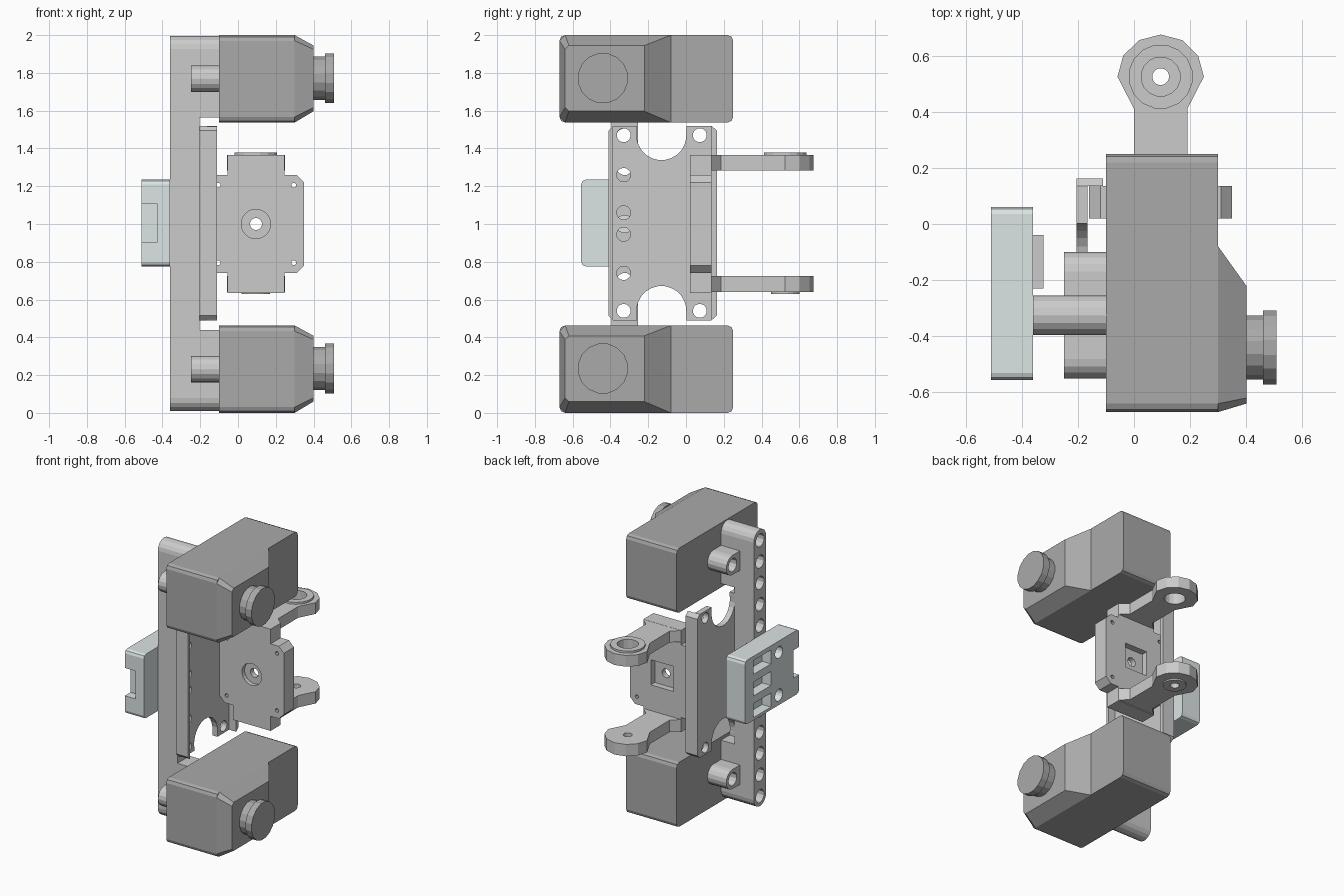
import bpy, bmesh
from math import sin, cos, pi, radians

if "Cube" in bpy.data.objects:
    bpy.data.objects.remove(bpy.data.objects["Cube"])


def material(name, c):
    m = bpy.data.materials.new(name)
    m.diffuse_color = (*c, 1)
    m.use_nodes = True
    m.node_tree.nodes["Principled BSDF"].inputs["Base Color"].default_value = m.diffuse_color
    return m


dark = material("dark_grey", (0.4, 0.4, 0.4))
pale = material("pale_blue_grey", (0.72, 0.78, 0.78))


def loft(name, rings, mat=None):
    """Skin a list of equal-length 3D rings and cap both ends."""
    bm = bmesh.new()
    vs = [[bm.verts.new(p) for p in r] for r in rings]
    n = len(vs[0])
    for a, b in zip(vs, vs[1:]):
        for i in range(n):
            j = (i + 1) % n
            bm.faces.new((a[i], a[j], b[j], b[i]))
    bm.faces.new(vs[0])
    bm.faces.new(vs[-1])
    bmesh.ops.recalc_face_normals(bm, faces=bm.faces)
    me = bpy.data.meshes.new(name)
    bm.to_mesh(me)
    bm.free()
    ob = bpy.data.objects.new(name, me)
    bpy.context.collection.objects.link(ob)
    if mat:
        me.materials.append(mat)
    return ob


def place(axis, p, t):
    a, b = p
    return {'x': (t, a, b), 'y': (a, t, b), 'z': (a, b, t)}[axis]


def prism(name, axis, pts, lo, hi, mat=None):
    return loft(name, [[place(axis, p, t) for p in pts] for t in (lo, hi)], mat)


def circle(a, b, r, n=16):
    return [(a + r * cos(2 * pi * (i + .5) / n), b + r * sin(2 * pi * (i + .5) / n)) for i in range(n)]


def rect(a0, b0, a1, b1, r=0.0, seg=2):
    if r == 0:
        return [(a0, b0), (a1, b0), (a1, b1), (a0, b1)]
    out = []
    for ca, cb, s in ((a0 + r, b0 + r, 180), (a1 - r, b0 + r, 270), (a1 - r, b1 - r, 0), (a0 + r, b1 - r, 90)):
        for k in range(seg + 1):
            t = radians(s + 90 * k / seg)
            out.append((ca + r * cos(t), cb + r * sin(t)))
    return out


def cut(ob, *cutters):
    """Cut each (axis, outline, lo, hi) out of the object."""
    for c in cutters:
        tool = prism("cutter", *c)
        tool.hide_render = True
        mod = ob.modifiers.new("cut", 'BOOLEAN')
        mod.object, mod.solver = tool, 'EXACT'
        bpy.context.view_layer.objects.active = ob
        bpy.ops.object.modifier_apply(modifier=mod.name)
        me = tool.data
        bpy.data.objects.remove(tool)
        bpy.data.meshes.remove(me)


PITCH, BY = 0.153, -0.325          # beam hole spacing, beam centre in y

# Tall beam with 13 holes, notched in the middle for the channel plate
beam = prism("tall_beam", 'x', rect(BY - .07, .01, BY + .07, 1.995, .069, 4), -.36, -.10)
cut(beam, ('y', rect(-.205, .44, -.05, 1.565), -.6, 0),
    *[('x', circle(BY, 1 + PITCH * k, .047, 12), -.5, .1) for k in range(-6, 7)])

# Short cross beams and the two motor housings, low and high
for label, z0 in (("lower", 0.0), ("upper", 1.537)):
    zc = z0 + .232
    cross = prism(label + "_cross_beam", 'x', rect(BY - .225, zc - .07, BY + .225, zc + .07, .069, 4), -.25, -.10)
    cut(cross, *[('x', circle(BY + k * PITCH, zc, .047, 12), -.4, .1) for k in (-1, 0, 1)])

    z1 = z0 + .463
    prism(label + "_housing", 'x', rect(-.67, z0, .25, z1, .03), -.10, .30, dark)
    base = [(-.67, z0 + .03), (-.64, z0), (-.08, z0), (-.08, z1), (-.64, z1), (-.67, z1 - .03)]
    face = [(-.64, z0 + .08), (-.62, z0 + .06), (-.22, z0 + .06), (-.22, z1 - .055),
            (-.62, z1 - .055), (-.64, z1 - .075)]
    loft(label + "_housing_nose", [[(.295, *p) for p in base], [(.30, *p) for p in base],
                                   [(.40, *p) for p in face]], dark)
    prism(label + "_nose_neck", 'x', circle(-.44, z0 + .235, .117), .39, .465, dark)
    prism(label + "_nose_cap", 'x', circle(-.44, z0 + .235, .134), .46, .508, dark)

# Channel plate: web plus two lips, with round bites top and bottom
outline = [(-.41, .515), (-.385, .49), (.135, .49), (.163, .515), (.163, 1.495), (.135, 1.52), (-.385, 1.52), (-.41, 1.495)]
plate = prism("channel_plate", 'x', outline, -.205, -.11)
cut(plate, ('x', rect(-.39, .3, .135, 1.7), -.165, 0),
    *[('x', circle(-.13, z, .132, 24), -.3, 0) for z in (.54, 1.47)],
    *[('x', rect(-.26, a, .002, b), -.3, 0) for a, b in ((.4, .54), (1.47, 1.6))],
    *[('x', circle(-.33, z, .037), -.3, 0) for z in (.54, .74, .945, 1.06, 1.26, 1.47)],
    *[('x', circle(.073, z, .037), -.3, 0) for z in (.54, 1.47)])

# Bracket body: chamfered square with tabs above and below
CX = .095
quarter = [(.255, .22), (.215, .26), (.15, .26), (.15, .365)]
half = quarter + [(-a, b) for a, b in reversed(quarter)]
full = [(CX + a, 1 + b) for a, b in half] + [(CX - a, 1 - b) for a, b in half]
body = prism("bracket_body", 'y', full, .02, .135)
cut(body, ('y', circle(CX, 1, .078, 20), 0, .05),
    ('y', circle(CX, 1, .032), 0, .3),
    ('y', rect(CX - .09, .91, CX + .09, 1.09), .09, .3),
    *[('y', circle(CX + sx * .2, 1 + sz * .205, .014, 8), 0, .3) for sx in (-1, 1) for sz in (-1, 1)])

# Fork arms with faceted round heads
HY = .525
arm = [(-.055, .022), (.245, .022), (.245, .135), (.19, .185), (.19, .41)]
arm += [(CX + .154 * cos(radians(a)), HY + .15 * sin(radians(a))) for a in range(0, 181, 30)]
arm += [(0, .41), (0, .185), (-.055, .135)]
top = prism("upper_fork_arm", 'z', arm, 1.283, 1.364)
cut(top, ('z', circle(CX, HY, .07), 1.2, 1.5))
boss = prism("upper_arm_boss", 'z', circle(CX, HY, .115), 1.36, 1.378)
cut(boss, ('z', circle(CX, HY, .07), 1.2, 1.5))
low = prism("lower_fork_arm", 'z', arm, .64, .725)
cut(low, ('z', circle(CX, HY, .03), .5, .9))
ring = prism("lower_arm_boss", 'z', circle(CX, HY, .077), .63, .645)
cut(ring, ('z', circle(CX, HY, .03), .5, .9))

# Pale sensor block with ports, mounting holes and an end notch
block = prism("sensor_block", 'x', rect(-.555, .775, .06, 1.235, .025), -.51, -.36, pale)
cut(block, ('x', rect(-.6, .905, -.49, 1.105), -.6, -.425),
    *[('x', circle(BY, 1 + s * PITCH, .043), -.7, -.2) for s in (-1, 1)],
    *[('x', rect(-.235, 1 + k * .155 - .05, -.04, 1 + k * .155 + .05), -.6, -.44) for k in (-1, 0, 1)])
for k in (-1, 0, 1):
    z = 1 + k * .155
    prism("port_back_%d" % (k + 2), 'x', rect(-.23, z - .05, -.04, z + .05), -.37, -.322)
